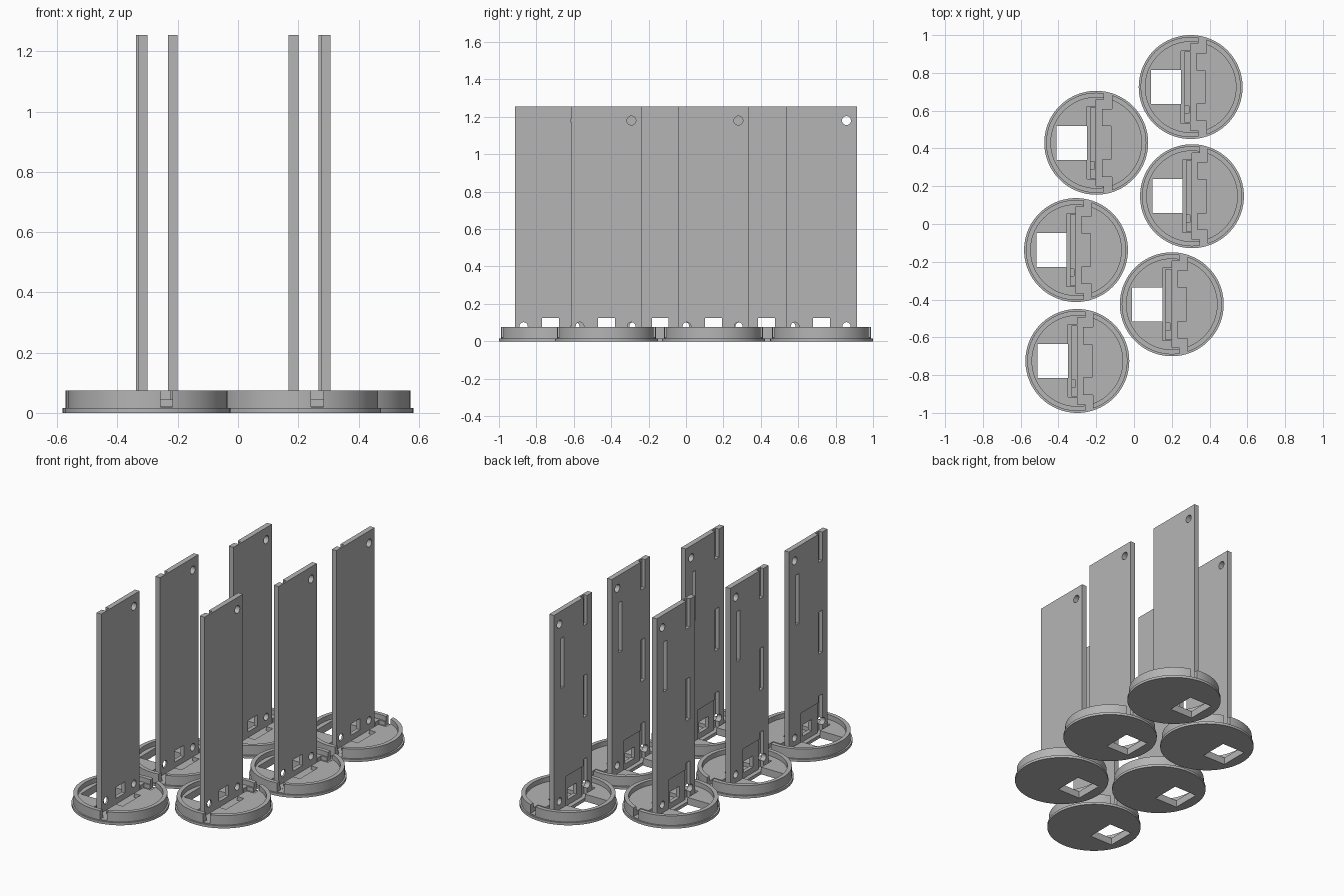
import bpy, bmesh, math
from mathutils import Vector, Matrix

if "Cube" in bpy.data.objects:
    bpy.data.objects.remove(bpy.data.objects["Cube"])

GREY = bpy.data.materials.new("plain grey")
GREY.diffuse_color = (0.46, 0.46, 0.46, 1)
GREY.use_nodes = True
GREY.node_tree.nodes["Principled BSDF"].inputs["Base Color"].default_value = GREY.diffuse_color


def add(name, bm):
    bmesh.ops.recalc_face_normals(bm, faces=bm.faces[:])
    me = bpy.data.meshes.new(name)
    bm.to_mesh(me)
    bm.free()
    me.materials.append(GREY)
    ob = bpy.data.objects.new(name, me)
    bpy.context.collection.objects.link(ob)
    return ob


def box(name, x0, x1, y0, y1, z0, z1):
    bm = bmesh.new()
    bmesh.ops.create_cube(bm, size=1)
    for v in bm.verts:
        v.co = Vector((x0 + (v.co.x + .5) * (x1 - x0),
                       y0 + (v.co.y + .5) * (y1 - y0),
                       z0 + (v.co.z + .5) * (z1 - z0)))
    return add(name, bm)


def pin(name, y, z, r):
    """Cylinder along x, used to drill the board."""
    bm = bmesh.new()
    bmesh.ops.create_cone(bm, cap_ends=True, segments=32, radius1=r, radius2=r, depth=.2,
                          matrix=Matrix.Translation((-.016, y, z)) @ Matrix.Rotation(math.pi / 2, 4, 'Y'))
    return add(name, bm)


def carve(ob, cutters):
    """Subtract all cutters, bake the result and drop the cutters."""
    for c in cutters:
        c.hide_render = True
        m = ob.modifiers.new("cut", 'BOOLEAN')
        m.operation, m.solver, m.object = 'DIFFERENCE', 'EXACT', c
    dg = bpy.context.evaluated_depsgraph_get()
    me = bpy.data.meshes.new_from_object(ob.evaluated_get(dg))
    ob.modifiers.clear()
    ob.data = me
    for c in cutters:
        bpy.data.objects.remove(c)
    me.polygons.foreach_set("use_smooth", [True] * len(me.polygons))
    me.set_sharp_from_angle(angle=math.radians(30))


# Round base: flange, rim wall and floor turned from one profile
profile = [(0, 0), (.275, 0), (.275, .016), (.265, .016), (.265, .075),
           (.24, .075), (.24, .045), (0, .045)]
bm = bmesh.new()
vs = [bm.verts.new((r, 0, z)) for r, z in profile]
es = [bm.edges.new(p) for p in zip(vs, vs[1:])]
bmesh.ops.spin(bm, geom=vs + es, cent=(0, 0, 0), axis=(0, 0, 1),
               angle=2 * math.pi, steps=96)
bmesh.ops.remove_doubles(bm, verts=bm.verts[:], dist=1e-4)
base = add("base", bm)

cuts = [box("window_cut", -.21, -.05, -.09, .09, -.1, .06),      # through window
        box("board_slot", -.05, .03, -.192, .192, .02, .2),      # slot under the board
        box("tab_cut", .01, .077, -.088, .088, .021, .2)]        # middle tab recess
for s in (-1, 1):                                                # key ends and rim gaps
    for x0, a, b, z in ((0, .18, .23, .0205), (.042, .21, .3, .02)):
        y0, y1 = sorted((s * a, s * b))
        cuts.append(box("key_cut", x0, .083, y0, y1, z, .2))
carve(base, cuts)

# Upright board with drilled holes, a port and grooves on its back
board = box("board", -.032, 0, -.188, .188, .02, 1.255)
cuts = [pin("top_hole", .133, 1.18, .024),
        pin("low_hole_a", -.143, .08, .022),
        pin("low_hole_b", .133, .08, .022),
        box("port", -.1, .1, -.045, .045, .055, .125),
        box("recess", -.1, -.024, -.1, .07, .01, .21)]
for y0, y1, z0, z1 in ((.09, .12, .775, 1.085), (-.138, -.1, 1.08, 1.3),
                       (-.138, -.1, .51, .77), (-.138, -.1, .01, .25)):
    cuts.append(box("groove", -.1, -.01, y0, y1, z0, z1))
carve(board, cuts)

# Six identical stands in two staggered rows
spots = [(.30, .725), (-.20, .43), (.307, .147),
         (-.307, -.138), (.20, -.425), (-.30, -.725)]
for i, (x, y) in enumerate(spots):
    for part in (base, board):
        ob = part
        if i:
            ob = part.copy()
            bpy.context.collection.objects.link(ob)
        ob.name = f"{part.name.split('_')[0]}_{i + 1}"
        ob.location = (x, y, 0)
